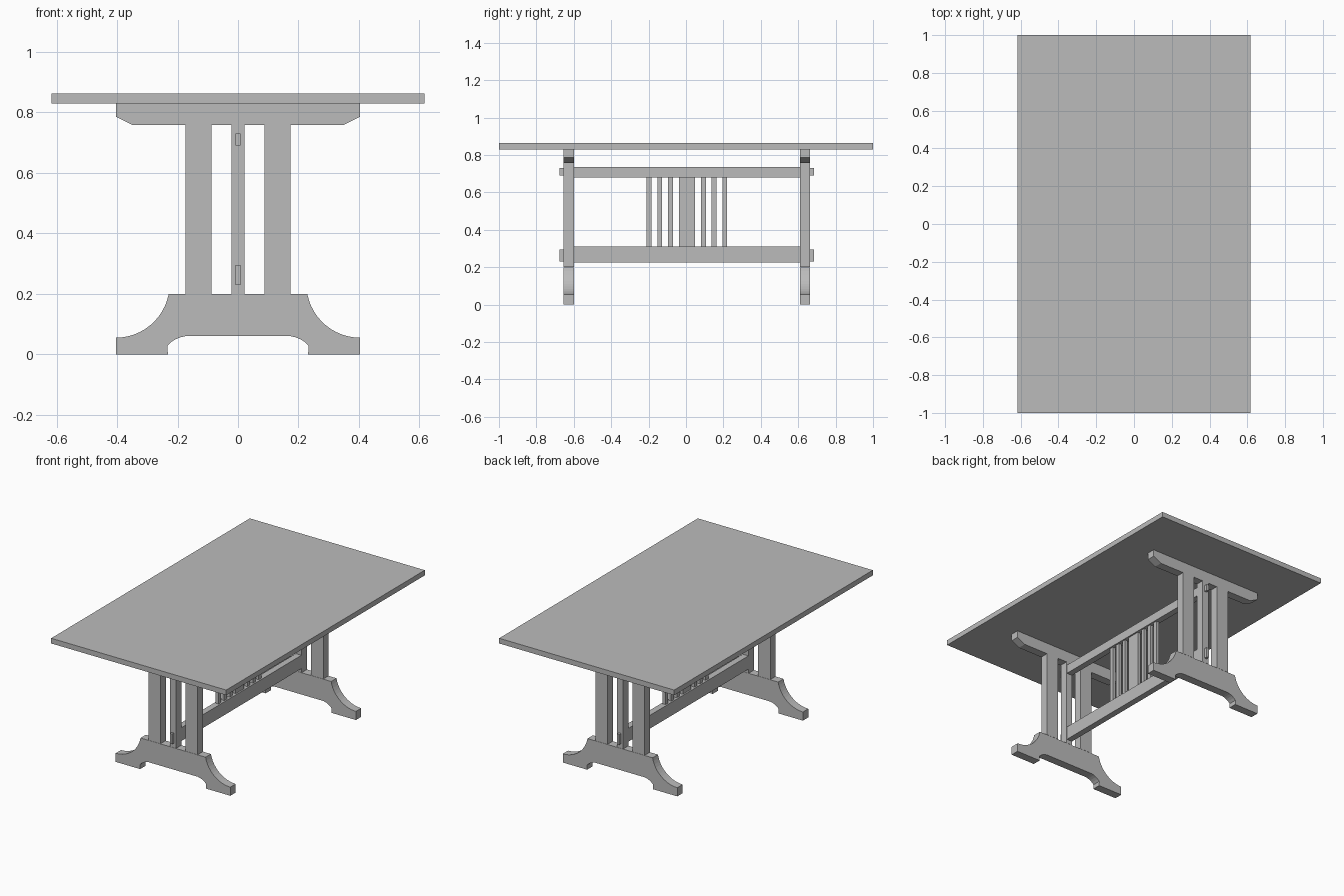
import bpy, bmesh, math

cube = bpy.data.objects.get("Cube")
if cube:
    bpy.data.objects.remove(cube, do_unlink=True)

GREY = 0.5
mat = bpy.data.materials.new("plain grey")
mat.use_nodes = True
mat.diffuse_color = (GREY, GREY, GREY, 1)
mat.node_tree.nodes["Principled BSDF"].inputs["Base Color"].default_value = (GREY, GREY, GREY, 1)

MID = 0.005        # the base sits slightly off centre along y
FRAME = 0.632      # distance of each end frame from MID
HALF = 0.027       # half thickness of an end frame


def finish(name, bm):
    bmesh.ops.recalc_face_normals(bm, faces=bm.faces)
    mesh = bpy.data.meshes.new(name)
    bm.to_mesh(mesh)
    bm.free()
    mesh.materials.append(mat)
    obj = bpy.data.objects.new(name, mesh)
    bpy.context.collection.objects.link(obj)
    return obj


def box(name, x, y, z):
    """Box from (low, high) ranges on each axis."""
    bm = bmesh.new()
    bmesh.ops.create_cube(bm, size=1)
    for v in bm.verts:
        v.co = [(lo + hi) / 2 + c * (hi - lo) for c, (lo, hi) in zip(v.co, (x, y, z))]
    return finish(name, bm)


def mirrored_profile(name, half, y):
    """Extrude a right-hand outline, mirrored across x, along y."""
    outline = half + [(-x, z) for x, z in reversed(half)]
    bm = bmesh.new()
    face = bm.faces.new([bm.verts.new((x, y - HALF, z)) for x, z in outline])
    out = bmesh.ops.extrude_face_region(bm, geom=[face])
    verts = [g for g in out["geom"] if isinstance(g, bmesh.types.BMVert)]
    bmesh.ops.translate(bm, verts=verts, vec=(0, 2 * HALF, 0))
    return finish(name, bm)


def arc(cx, cz, r, start, end, steps):
    angles = [math.radians(start + (end - start) * i / steps) for i in range(steps + 1)]
    return [(cx + r * math.cos(a), cz + r * math.sin(a)) for a in angles]


# Table top
box("table_top", (-0.617, 0.617), (-1, 1), (0.83, 0.863))

# Foot outline: arched underside, flat pad, scooped shoulder
foot = arc(0.165, -0.03, 0.09, 84, 30, 5)
foot[-1] = (0.232, 0)
foot += [(0.404, 0)] + arc(0.404, 0.233, 0.178, 270, 191, 12)
foot[0] = (0.175, 0.06)
cleat = [(0.348, 0.758), (0.404, 0.786), (0.404, 0.83)]

# End frames
for end, side in (("front", -1), ("back", 1)):
    y = MID + side * FRAME
    depth = (y - HALF, y + HALF)
    mirrored_profile(end + "_foot", foot, y)
    mirrored_profile(end + "_cleat", cleat, y)
    box(end + "_left_post", (0.088, 0.174), depth, (0.2, 0.758))
    box(end + "_right_post", (-0.174, -0.088), depth, (0.2, 0.758))
    box(end + "_centre_post", (-0.022, 0.022), depth, (0.2, 0.758))
    # Tenon ends poking through the centre post
    tenon = sorted((y, MID + side * 0.68))
    box(end + "_upper_tenon", (-0.008, 0.008), tenon, (0.69, 0.73))
    box(end + "_lower_tenon", (-0.008, 0.008), tenon, (0.23, 0.295))

# Stretchers between the frames
span = (MID - FRAME + HALF, MID + FRAME - HALF)
box("upper_stretcher", (-0.02, 0.02), span, (0.68, 0.736))
box("lower_stretcher", (-0.02, 0.02), span, (0.225, 0.31))

# Centre panel and the slats on both sides of it
box("centre_panel", (-0.01, 0.01), (MID - 0.042, MID + 0.042), (0.31, 0.68))
for i in range(3):
    for end, side in (("front", -1), ("back", 1)):
        y = MID + side * (0.088 + 0.057 * i)
        box(f"{end}_slat_{i + 1}", (-0.01, 0.01), (y - 0.013, y + 0.013), (0.31, 0.68))
